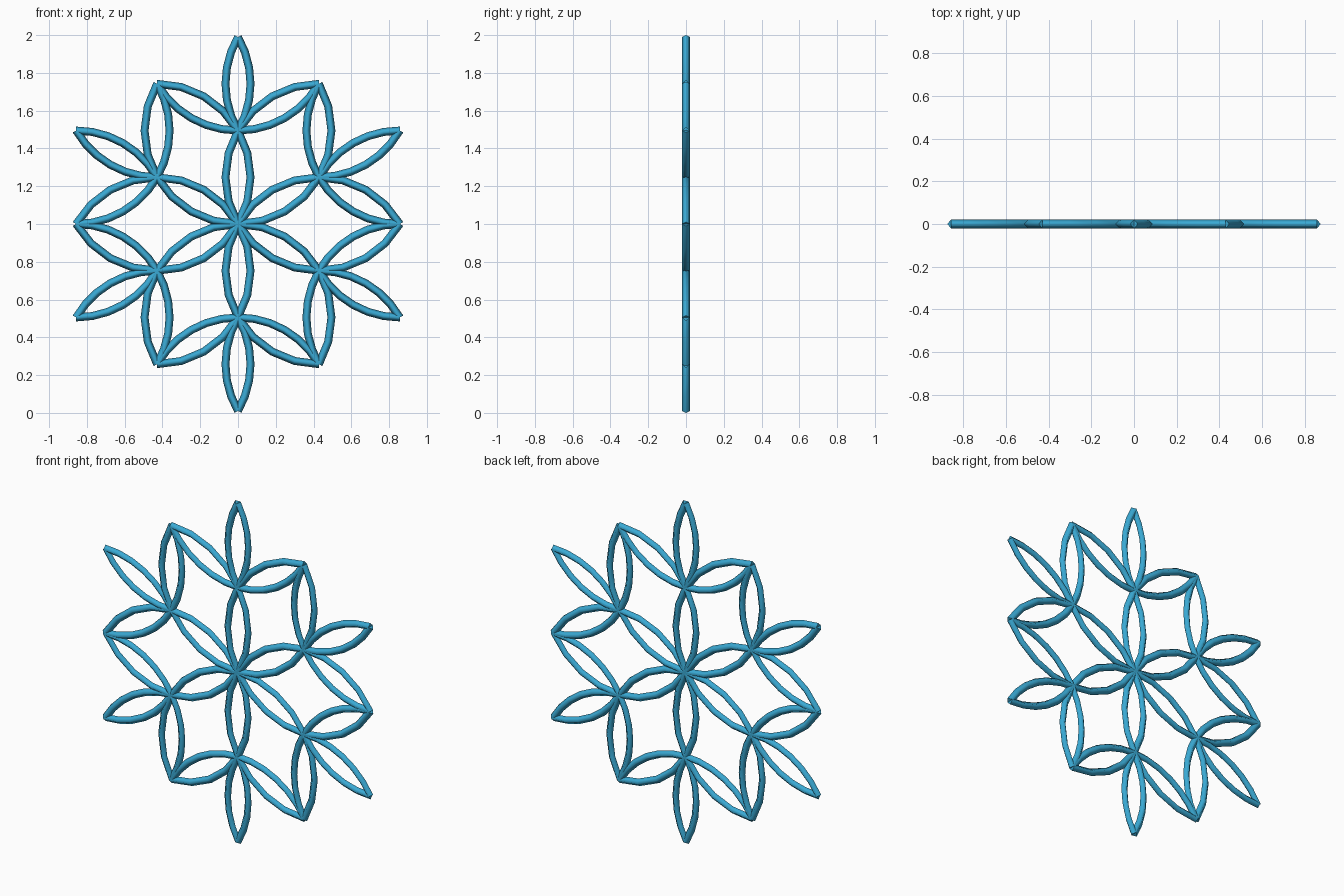
import bpy, bmesh, math
from mathutils import Vector

if "Cube" in bpy.data.objects:
    bpy.data.objects.remove(bpy.data.objects["Cube"])

R = 0.021                 # tube radius
D = (1 - R / 2) / 2       # lattice spacing and arc radius
SIDES = 4                 # diamond section, smoothly shaded

blue = bpy.data.materials.new("sky blue")
blue.diffuse_color = (0.042, 0.40, 0.66, 1)
blue.use_nodes = True
blue.node_tree.nodes["Principled BSDF"].inputs["Base Color"].default_value = blue.diffuse_color


def polar(radius, deg):
    a = math.radians(deg)
    return Vector((radius * math.cos(a), 0, 1 + radius * math.sin(a)))


def arc_tube(bm, centre, start, sweep, segments):
    """Sweep a diamond section along a circular arc in the XZ plane."""
    rings = []
    for i in range(segments + 1):
        a = math.radians(start + sweep * i / segments)
        out = Vector((math.cos(a), 0, math.sin(a)))
        ring = []
        for k in range(SIDES):
            t = 2 * math.pi * k / SIDES
            ring.append(bm.verts.new(centre + out * (D + R * math.cos(t))
                                     + Vector((0, R * math.sin(t), 0))))
        rings.append(ring)
    for a, b in zip(rings, rings[1:]):
        for k in range(SIDES):
            n = (k + 1) % SIDES
            bm.faces.new((a[k], a[n], b[n], b[k])).smooth = True
    # flat end caps with sharp rims
    for ring in (rings[0][::-1], rings[-1]):
        for edge in bm.faces.new(ring).edges:
            edge.smooth = False


def finish(bm, name):
    bmesh.ops.recalc_face_normals(bm, faces=bm.faces)
    mesh = bpy.data.meshes.new(name)
    bm.to_mesh(mesh)
    bm.free()
    mesh.materials.append(blue)
    obj = bpy.data.objects.new(name, mesh)
    bpy.context.collection.objects.link(obj)


inner, rim, tips = bmesh.new(), bmesh.new(), bmesh.new()
side = math.sqrt(3) * D
for k in range(6):
    ang = 30 + 60 * k
    # long arcs through the centre, shared by the inner and side petals
    arc_tube(inner, polar(D, ang), ang + 60, 240, 16)
    # outer edges of the side petals
    arc_tube(rim, polar(2 * D, ang), ang + 120, 120, 12)
    # both edges of each pointed outer petal
    arc_tube(tips, polar(side, ang + 30), ang - 120, 60, 6)
    arc_tube(tips, polar(side, ang - 30), ang + 60, 60, 6)

finish(inner, "inner_petal_arcs")
finish(rim, "side_petal_arcs")
finish(tips, "outer_petal_arcs")
